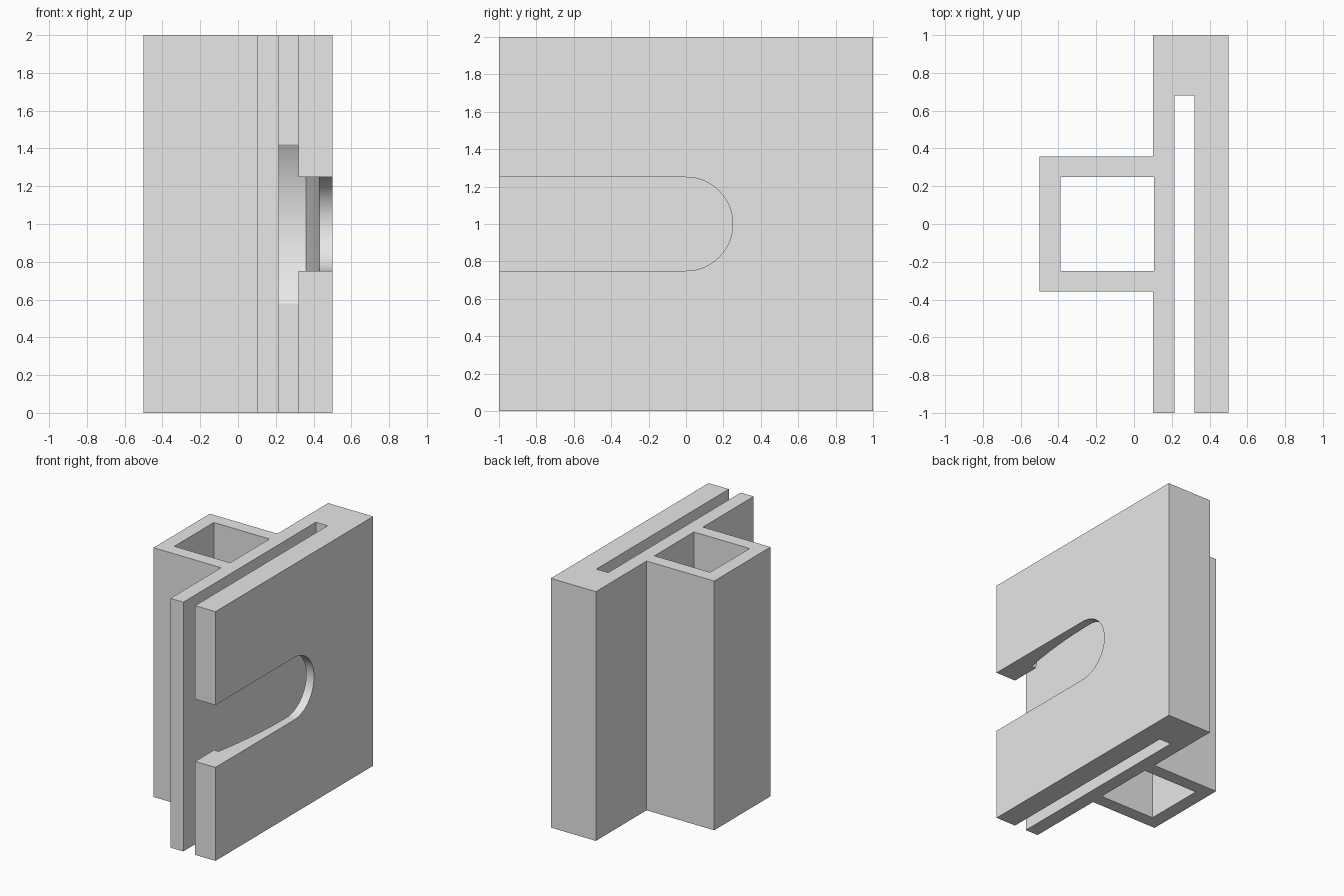
import bpy, bmesh
from math import cos, sin, pi, radians

old = bpy.data.objects.get("Cube")
if old:
    bpy.data.objects.remove(old, do_unlink=True)

grey = bpy.data.materials.new("plain grey")
grey.use_nodes = True
COLOUR = (0.8, 0.8, 0.8, 1)
grey.diffuse_color = COLOUR
grey.node_tree.nodes["Principled BSDF"].inputs["Base Color"].default_value = COLOUR


def finish(name, bm):
    bmesh.ops.recalc_face_normals(bm, faces=bm.faces)
    mesh = bpy.data.meshes.new(name)
    bm.to_mesh(mesh)
    bm.free()
    mesh.materials.append(grey)
    obj = bpy.data.objects.new(name, mesh)
    bpy.context.collection.objects.link(obj)
    return obj


def prism(name, points, offset):
    """Extrude a flat outline by an offset."""
    bm = bmesh.new()
    face = bm.faces.new([bm.verts.new(p) for p in points])
    new = bmesh.ops.extrude_face_region(bm, geom=[face])["geom"]
    bmesh.ops.translate(bm, vec=offset,
                        verts=[v for v in new if isinstance(v, bmesh.types.BMVert)])
    return finish(name, bm)


def lathe_x(name, profile, centre_z, steps):
    """Revolve (x, radius) points around a line along x; ends are closed."""
    bm = bmesh.new()
    rings = [[bm.verts.new((x, r * cos(2 * pi * i / steps), centre_z + r * sin(2 * pi * i / steps)))
              for i in range(steps)] for x, r in profile]
    for a, b in zip(rings, rings[1:]):
        for i in range(steps):
            j = (i + 1) % steps
            bm.faces.new((a[i], a[j], b[j], b[i]))
    bm.faces.new(rings[0])
    bm.faces.new(rings[-1])
    return finish(name, bm)


def cut(body, cutter):
    mod = body.modifiers.new("cut", 'BOOLEAN')
    mod.operation = 'DIFFERENCE'
    mod.solver = 'EXACT'
    mod.object = cutter
    bpy.context.view_layer.objects.active = body
    bpy.ops.object.modifier_apply(modifier=mod.name)
    bpy.data.objects.remove(cutter, do_unlink=True)


# Plate with a deep gap, and the square tube behind it, as one extrusion
GAP_IN, GAP_OUT, BACK, FRONT = 0.215, 0.32, 0.1, 0.5
outline = [(BACK, -1), (GAP_IN, -1), (GAP_IN, 0.68), (GAP_OUT, 0.68), (GAP_OUT, -1),
           (FRONT, -1), (FRONT, 1), (BACK, 1),
           (BACK, 0.357), (-0.5, 0.357), (-0.5, -0.357), (BACK, -0.357)]
body = prism("slotted_holder", [(x, y, 0) for x, y in outline], (0, 0, 2))

# Hollow of the tube
hollow = [(-0.39, -0.25), (0.105, -0.25), (0.105, 0.25), (-0.39, 0.25)]
cut(body, prism("tube_hollow", [(x, y, -0.2) for x, y in hollow], (0, 0, 2.4)))

# Round pocket with a shallow domed face
R, RIM, RISE = 0.8, 0.36, 0.078
dome = [(RIM + RISE * (1 - (k / 10) ** 2), R * k / 10) for k in range(10, 0, -1)]
cut(body, lathe_x("round_pocket", [(GAP_IN, R)] + dome, 1, 96))

# Round-ended slot through the front layer
arc = [(0.25 * cos(a), 1 + 0.25 * sin(a)) for a in (pi * (i / 32 - 0.5) for i in range(33))]
slot = [(-1.2, 0.75)] + arc + [(-1.2, 1.25)]
cut(body, prism("round_ended_slot", [(0.27, y, z) for y, z in slot], (0.4, 0, 0)))

bpy.ops.object.select_all(action='DESELECT')
body.select_set(True)
bpy.context.view_layer.objects.active = body
bpy.ops.object.shade_smooth_by_angle(angle=radians(30))
